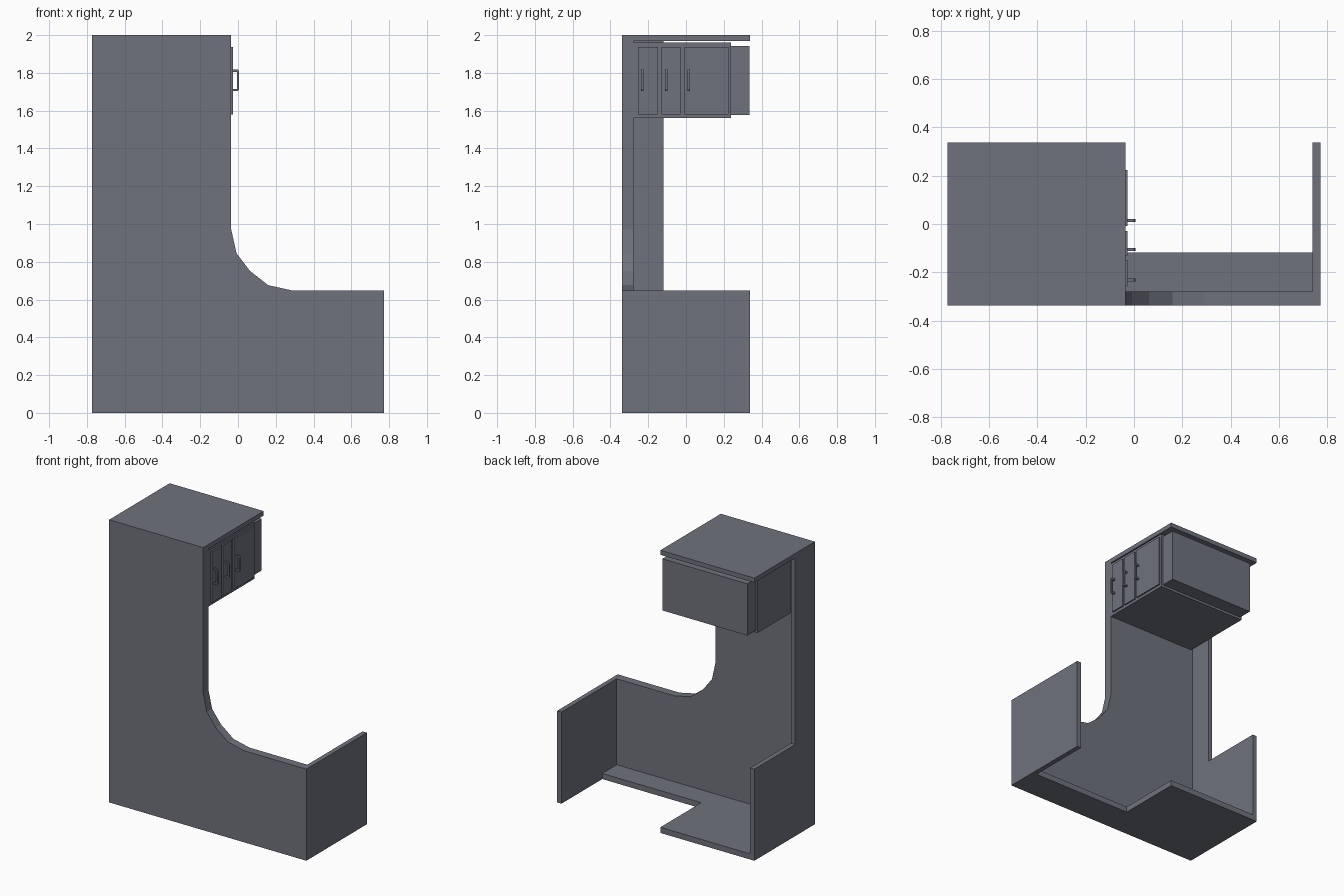
import bpy, bmesh
from mathutils import Vector

if "Cube" in bpy.data.objects:
    bpy.data.objects.remove(bpy.data.objects["Cube"])

grey = bpy.data.materials.new("slate grey")
grey.diffuse_color = (0.16, 0.17, 0.205, 1)
grey.use_nodes = True
grey.node_tree.nodes["Principled BSDF"].inputs["Base Color"].default_value = grey.diffuse_color

X, Y, TOP = 0.772, 0.338, 2.0
STEP = -0.036          # right side of the tall section


def finish(name, bm):
    bmesh.ops.recalc_face_normals(bm, faces=bm.faces)
    me = bpy.data.meshes.new(name)
    bm.to_mesh(me)
    bm.free()
    me.materials.append(grey)
    ob = bpy.data.objects.new(name, me)
    bpy.context.collection.objects.link(ob)
    return ob


def box(name, x, y, z):
    bm = bmesh.new()
    bmesh.ops.create_cube(bm, size=1)
    for v in bm.verts:
        v.co = Vector([a + (c + 0.5) * (b - a) for c, (a, b) in zip(v.co, (x, y, z))])
    return finish(name, bm)


def prism(name, pts, y0, y1):
    """Extrude an xz outline along y."""
    bm = bmesh.new()
    f = bm.faces.new([bm.verts.new((x, y0, z)) for x, z in pts])
    r = bmesh.ops.extrude_face_region(bm, geom=[f])
    verts = [g for g in r["geom"] if isinstance(g, bmesh.types.BMVert)]
    bmesh.ops.translate(bm, verts=verts, vec=(0, y1 - y0, 0))
    return finish(name, bm)


# Stepped outer shell, hollowed from the back
shell = prism("shell", [(-X, 0), (X, 0), (X, 0.648), (0.287, 0.648), (0.16, 0.676),
                        (0.063, 0.752), (-0.008, 0.845), (STEP, 0.972),
                        (STEP, TOP), (-X, TOP)], -Y, Y)
cutters = [
    box("cut_interior", (-0.738, 0.738), (-0.279, 1), (0.04, 1.968)),
    box("cut_left_wall", (-1, -0.6), (-0.118, 1), (0.648, 1.968)),
    box("cut_floor", (STEP, 0.738), (-0.118, 1), (-0.5, 0.3)),
]
bpy.context.view_layer.objects.active = shell
for c in cutters:
    c.hide_render = True
    m = shell.modifiers.new(c.name, "BOOLEAN")
    m.operation, m.solver, m.object = "DIFFERENCE", "EXACT", c
    bpy.ops.object.modifier_apply(modifier=m.name)
for c in cutters:
    bpy.data.objects.remove(c)

# Wall cabinet and the smaller box behind it
box("cabinet", (-0.725, STEP), (-0.279, 0.237), (1.56, 1.96))
box("cabinet_back_box", (-0.715, -0.05), (0.237, 0.335), (1.577, 1.943))

# Doors, each with a bracket handle
for i, (y0, y1, hy) in enumerate([(-0.254, -0.149, -0.231),
                                  (-0.131, -0.028, -0.105),
                                  (-0.008, 0.224, 0.015)], 1):
    box(f"door_{i}", (STEP, -0.026), (y0, y1), (1.58, 1.938))
    prism(f"handle_{i}", [(-0.026, 1.704), (0.0, 1.704), (0.006, 1.714), (0.006, 1.808),
                          (0.0, 1.818), (-0.026, 1.818), (-0.026, 1.806), (-0.005, 1.806),
                          (-0.005, 1.716), (-0.026, 1.716)], hy - 0.006, hy + 0.006)
